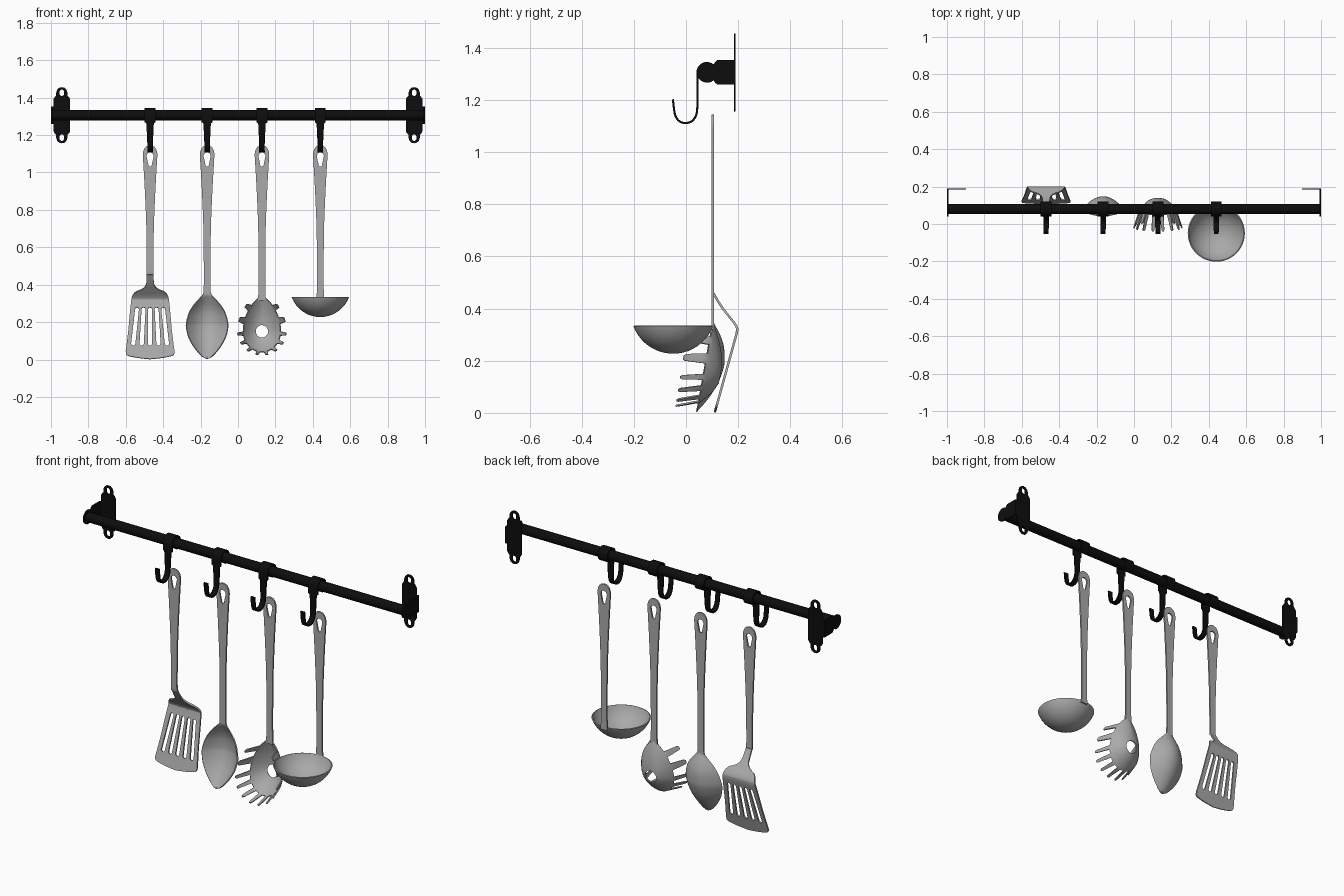
import bpy, bmesh
from math import sin, cos, pi, radians, sqrt
from mathutils import Vector

cube = bpy.data.objects.get("Cube")
if cube:
    bpy.data.objects.remove(cube, do_unlink=True)


def material(name, rgb, rough):
    m = bpy.data.materials.new(name)
    m.use_nodes = True
    m.diffuse_color = (*rgb, 1)
    node = m.node_tree.nodes["Principled BSDF"]
    node.inputs["Base Color"].default_value = (*rgb, 1)
    node.inputs["Roughness"].default_value = rough
    return m


BLACK = material("black metal", (0.004, 0.004, 0.004), 0.5)
STEEL = material("brushed steel", (0.4, 0.4, 0.4), 0.5)


def finish(bm, name, mat, thick):
    """Turn a sheet into a solid object with smooth shading and sharp rims."""
    bmesh.ops.remove_doubles(bm, verts=bm.verts, dist=0.0002)
    bmesh.ops.recalc_face_normals(bm, faces=bm.faces)
    mesh = bpy.data.meshes.new(name)
    bm.to_mesh(mesh)
    bm.free()
    mesh.materials.append(mat)
    ob = bpy.data.objects.new(name, mesh)
    bpy.context.collection.objects.link(ob)
    bpy.ops.object.select_all(action='DESELECT')
    ob.select_set(True)
    bpy.context.view_layer.objects.active = ob
    if thick:
        mod = ob.modifiers.new("thickness", 'SOLIDIFY')
        mod.thickness = thick
        mod.offset = 0
        bpy.ops.object.modifier_apply(modifier=mod.name)
    bpy.ops.object.shade_smooth_by_angle(angle=radians(35))
    return ob


def grid(bm, rows):
    """Skin a list of equally long rows of points with quads."""
    vs = [[bm.verts.new(p) for p in row] for row in rows]
    for a, b in zip(vs, vs[1:]):
        for i in range(len(a) - 1):
            bm.faces.new((a[i], a[i + 1], b[i + 1], b[i]))


def plate(name, loops, place, mat, thick, levels=(), bend=None):
    """Fill an outline with holes, optionally slice it by height and bend it."""
    bm = bmesh.new()
    for loop in loops:
        vs = [bm.verts.new(place(u, v)) for u, v in loop]
        for a, b in zip(vs, vs[1:] + vs[:1]):
            bm.edges.new((a, b))
    normal = (Vector(place(1, 0)) - Vector(place(0, 0))).cross(
        Vector(place(0, 1)) - Vector(place(0, 0)))
    bmesh.ops.triangle_fill(bm, use_beauty=True, edges=bm.edges[:], normal=normal)
    for z in levels:
        bmesh.ops.bisect_plane(bm, geom=bm.verts[:] + bm.edges[:] + bm.faces[:],
                               plane_co=(0, 0, z), plane_no=(0, 0, 1))
    if bend:
        for v in bm.verts:
            v.co.y = bend(v.co.z)
    return finish(bm, name, mat, thick)


def refine(points, n=4):
    """Smooth curve through the points."""
    p = [Vector(q) for q in points]
    p = [p[0]] + p + [p[-1]]
    out = []
    for a, b, c, d in zip(p, p[1:], p[2:], p[3:]):
        for k in range(n):
            t = k / n
            out.append(0.5 * (2 * b + (c - a) * t + (2 * a - 5 * b + 4 * c - d) * t * t
                              + (3 * b - a - 3 * c + d) * t ** 3))
    return out + [p[-1]]


def mirrored(profile):
    """Closed outline from (height, half width) points."""
    right = [(w, z) for z, w in profile]
    return right + [(-w, z) for w, z in reversed(right) if w > 0.001]


def capsule(x0, z0, r0, x1, z1, r1, n=8):
    """Rounded slot from a top circle to a bottom circle."""
    top = [(x0 + r0 * cos(pi * k / n), z0 + r0 * sin(pi * k / n)) for k in range(n + 1)]
    low = [(x1 - r1 * cos(pi * k / n), z1 - r1 * sin(pi * k / n)) for k in range(n + 1)]
    return top + low


HANDLE_Y = 0.102
GRIP = [(1.145, 0), (1.142, .015), (1.134, .026), (1.118, .035), (1.095, .039),
        (1.06, .037), (.9, .028), (.7, .02), (.5, .018)]
HANG_HOLE = capsule(0, 1.088, .019, 0, 1.04, .009)


def handle(name, x, tail, holes=(), **kw):
    outline = mirrored(refine(GRIP + tail))
    return plate(name, [outline, HANG_HOLE, *holes],
                 lambda u, v: (x + u, HANDLE_Y, v), STEEL, .009, **kw)


# Rail
ROD_Y, ROD_Z = .08, 1.306
bm = bmesh.new()
bmesh.ops.create_cone(bm, cap_ends=True, segments=32, radius1=.027, radius2=.027, depth=1.99)
for v in bm.verts:
    v.co = (v.co.z, ROD_Y + v.co.x, ROD_Z + v.co.y)
finish(bm, "rail", BLACK, 0)

# Wall brackets: screw plate and side cheek
half = [(.15, 0), (.148, .012), (.138, .024), (.122, .03), (.105, .03), (.1, .036),
        (.085, .045), (0, .045)]
upper = [(w, z) for z, w in half]
quarter = upper + [(w, -z) for w, z in reversed(upper[:-1])]
screw_plate = quarter + [(-w, z) for w, z in reversed(quarter) if w > 0]
cheek = [(ROD_Y + .039 * cos(a), .039 * sin(a))
         for a in [radians(50 + 260 * k / 24) for k in range(25)]]
cheek += [(.112, -.04), (.12, -.047), (.187, -.047), (.187, .047), (.12, .047), (.112, .04)]
for s, side in ((1, "left"), (-1, "right")):
    holes = [capsule(0, z + .005, .012, 0, z - .005, .012) for z in (.12, -.12)]
    plate(side + "_wall_plate", [screw_plate, *holes],
          lambda u, v: (s * (.942 + u), .187, ROD_Z + v), BLACK, .007)
    plate(side + "_plate_fold", [[(.975, -.047), (1, -.047), (1, .047), (.975, .047)]],
          lambda u, v: (s * u, .187, ROD_Z + v), BLACK, .007)
    plate(side + "_bracket_cheek", [cheek],
          lambda u, v: (s * .996, u, ROD_Z + v), BLACK, .008)

# Hooks: a strip wrapped over the rail, then a J
SPOTS = dict(spatula=-.47, spoon=-.165, server=.128, ladle=.44)
WRAP = [(ROD_Y + .036 * cos(a), ROD_Z + .036 * sin(a), .029)
        for a in [radians(-80 + 13 * k) for k in range(21)]]
J = refine([(.044, 1.262, .02), (.044, 1.2, .017), (.042, 1.155, .015), (.034, 1.132, .015),
            (.018, 1.116, .015), (-.004, 1.112, .015), (-.025, 1.118, .014),
            (-.04, 1.138, .013), (-.046, 1.165, .013), (-.05, 1.203, .013)], 3)
for tool, x in SPOTS.items():
    bm = bmesh.new()
    path = WRAP + [(.044, 1.268, .029)] + [tuple(p) for p in J]
    grid(bm, [[(x - w, y, z), (x + w, y, z)] for y, z, w in path])
    finish(bm, tool + "_hook", BLACK, .008)

# Spatula: handle and slotted blade in one bent sheet
BLADE = [(.43, .019), (.395, .024), (.375, .045), (.362, .075), (.345, .092), (.32, .1),
         (.25, .108), (.15, .117), (.07, .127), (.04, .13), (.022, .121), (.01, .07), (.002, 0)]
slots = [capsule(k * .035, .268, .0105, k * .045, .085, .0115) for k in range(-2, 3)]
BEND = refine([(1.2, HANDLE_Y), (.53, HANDLE_Y), (.465, .106), (.44, .116), (.405, .138),
               (.37, .165), (.342, .187), (.32, .197), (.3, .193), (0, .11)])
BEND = [p for p in BEND if p.x < .53 and p.x > .3]
BEND = [Vector((1.2, HANDLE_Y)), Vector((.53, HANDLE_Y))] + BEND + [Vector((.3, .193)), Vector((0, .11))]


def spatula_y(z):
    for a, b in zip(BEND, BEND[1:]):
        if z >= b.x:
            return a.y + (b.y - a.y) * (a.x - z) / (a.x - b.x)
    return BEND[-1].y


handle("spatula", SPOTS["spatula"], BLADE, slots,
       levels=[p.x for p in BEND[1:-1]], bend=spatula_y)

# Spoon
x0 = SPOTS["spoon"]
handle("spoon_handle", x0, [(.4, .018), (.35, .02)])
bm = bmesh.new()
rows = []
for z, w in refine([(.37, .018), (.345, .024), (.325, .042), (.29, .072), (.25, .096),
                    (.2, .11), (.17, .111), (.12, .099), (.07, .072), (.03, .04),
                    (.012, .02), (.004, .004)], 3):
    rim = HANDLE_Y - max(0, .35 - z) * .175
    deep = .07 * max(0, w - .02) / .091
    us = [k / 8 - 1 for k in range(17)]
    rows.append([(x0 + w * u, rim + deep * (1 - u * u), z) for u in us])
grid(bm, rows)
finish(bm, "spoon_bowl", STEEL, .006)

# Pasta server: cupped bowl with a drain hole and forward teeth
x0 = SPOTS["server"]
handle("server_handle", x0, [(.4, .018), (.315, .021)])
N, MID = 60, .15


def rim_point(i):
    a = 2 * pi * i / N
    s, c = sin(a), cos(a)
    if c > 0:
        x, z = .1 * s, MID - .11 * c
    else:
        x, z = .1 * s * sqrt(abs(s)), MID - .19 * c
    return Vector((x0 + x, HANDLE_Y - (.34 - z) * .18, z))


bm = bmesh.new()
rows = []
for k in range(9):
    t = k / 8
    s = .3 + .7 * t
    row = []
    for i in range(N + 1):
        a = 2 * pi * i / N
        p = Vector((x0 + .034 * sin(a), 0, MID - .034 * cos(a))).lerp(rim_point(i), t)
        p.y = HANDLE_Y - (.34 - p.z) * .18 + .068 * (1 - s * s)
        row.append(p)
    rows.append(row)
grid(bm, rows)
for k in range(-6, 6):
    i = 4 * k + 2
    a = 2 * pi * i / N
    mid = rim_point(i)
    rows = []
    for t in (0, .25, .5, .75, .92, 1):
        push = Vector((sin(a) * .03, -.088, -cos(a) * .016)) * t
        narrow = (1 - .35 * t) if t < 1 else .35
        rows.append([mid + (rim_point(j) - mid) * narrow + push for j in (i - 1, i, i + 1)])
    grid(bm, rows)
finish(bm, "server_bowl", STEEL, .006)

# Ladle: shallow round cup on a straight handle
x0 = SPOTS["ladle"]
handle("ladle_handle", x0, [(.4, .018), (.32, .02)])
bm = bmesh.new()
R, RIM, DEPTH = .16, .15, .104
rows = []
for k in range(13):
    r = RIM * sin(pi / 2 * k / 12)
    z = .334 - DEPTH + (R - sqrt(R * R - r * r)) * DEPTH / (R - sqrt(R * R - RIM * RIM))
    rows.append([(x0 + r * cos(2 * pi * i / 48), -.049 + r * sin(2 * pi * i / 48), z)
                 for i in range(49)])
grid(bm, rows)
finish(bm, "ladle_cup", STEEL, .006)
